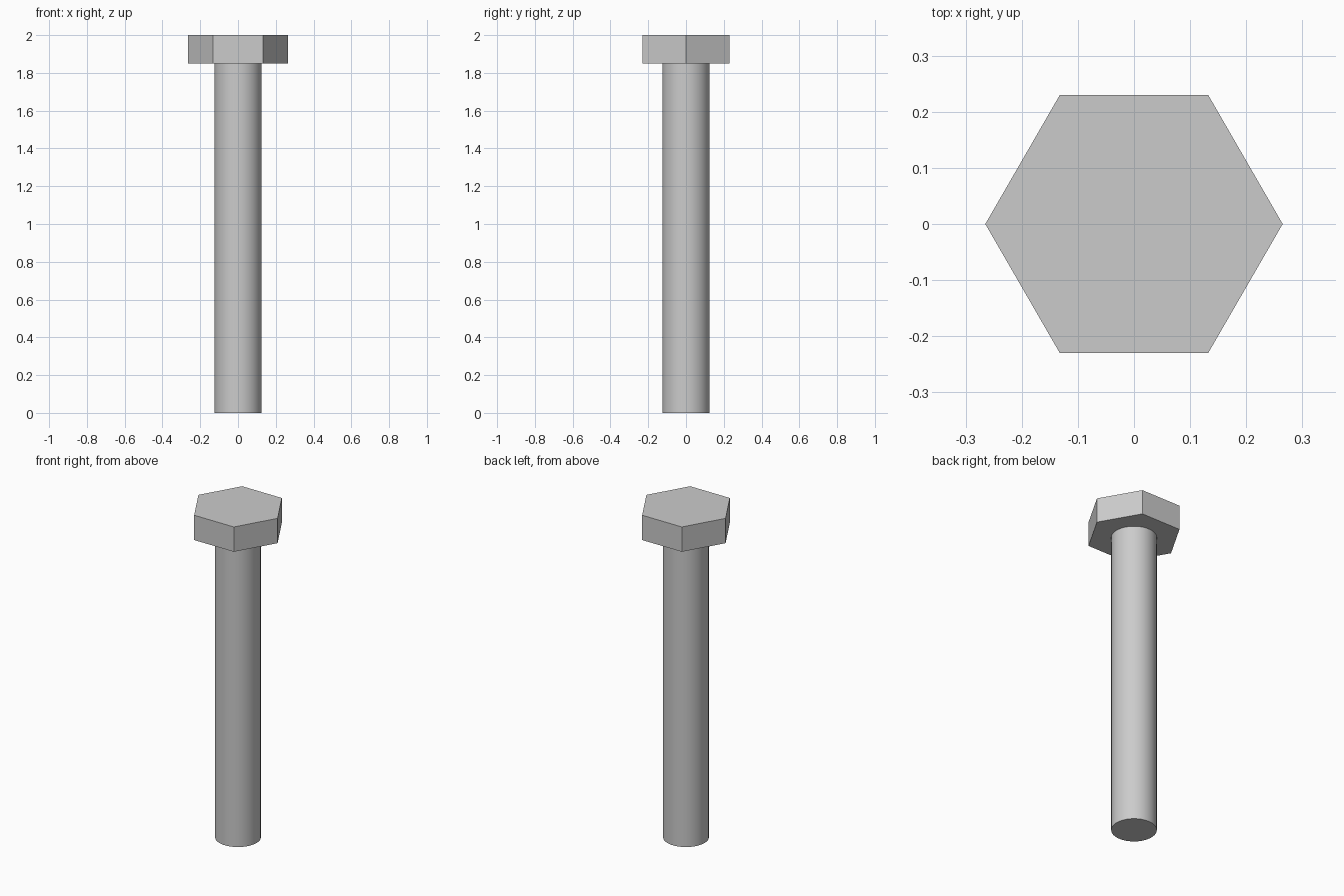
import bpy
import bmesh
from math import cos, sin, tau, radians
from mathutils import Vector

default_cube = bpy.data.objects.get("Cube")
if default_cube:
    bpy.data.objects.remove(default_cube, do_unlink=True)

HEAD_RADIUS = 0.265
SHANK_RADIUS = 0.125
HEAD_BOTTOM = 1.85
TOTAL_HEIGHT = 2.0


def make_material(name, colour):
    mat = bpy.data.materials.new(name)
    mat.use_nodes = True
    mat.diffuse_color = colour
    mat.node_tree.nodes["Principled BSDF"].inputs["Base Color"].default_value = colour
    return mat


def make_prism(name, sides, radius, bottom, top, mat):
    """Extrude a regular polygon, with a corner on the x axis, from bottom to top."""
    bm = bmesh.new()
    angles = [tau * i / sides for i in range(sides)]
    base = bm.faces.new([bm.verts.new((radius * cos(a), radius * sin(a), bottom)) for a in angles])
    extruded = bmesh.ops.extrude_face_region(bm, geom=[base], use_keep_orig=True)
    top_verts = [v for v in extruded["geom"] if isinstance(v, bmesh.types.BMVert)]
    bmesh.ops.translate(bm, verts=top_verts, vec=Vector((0, 0, top - bottom)))
    bmesh.ops.recalc_face_normals(bm, faces=bm.faces)
    mesh = bpy.data.meshes.new(name)
    bm.to_mesh(mesh)
    bm.free()
    mesh.materials.append(mat)
    obj = bpy.data.objects.new(name, mesh)
    bpy.context.collection.objects.link(obj)
    return obj


steel = make_material("steel_grey", (0.6, 0.6, 0.6, 1))

# Hexagonal head, flat shaded
make_prism("hex_head", 6, HEAD_RADIUS, HEAD_BOTTOM, TOTAL_HEIGHT, steel)

# Round shank, smooth sides with a sharp end rim
shank = make_prism("shank", 64, SHANK_RADIUS, 0, HEAD_BOTTOM, steel)
bpy.ops.object.select_all(action="DESELECT")
shank.select_set(True)
bpy.context.view_layer.objects.active = shank
bpy.ops.object.shade_smooth_by_angle(angle=radians(30))
